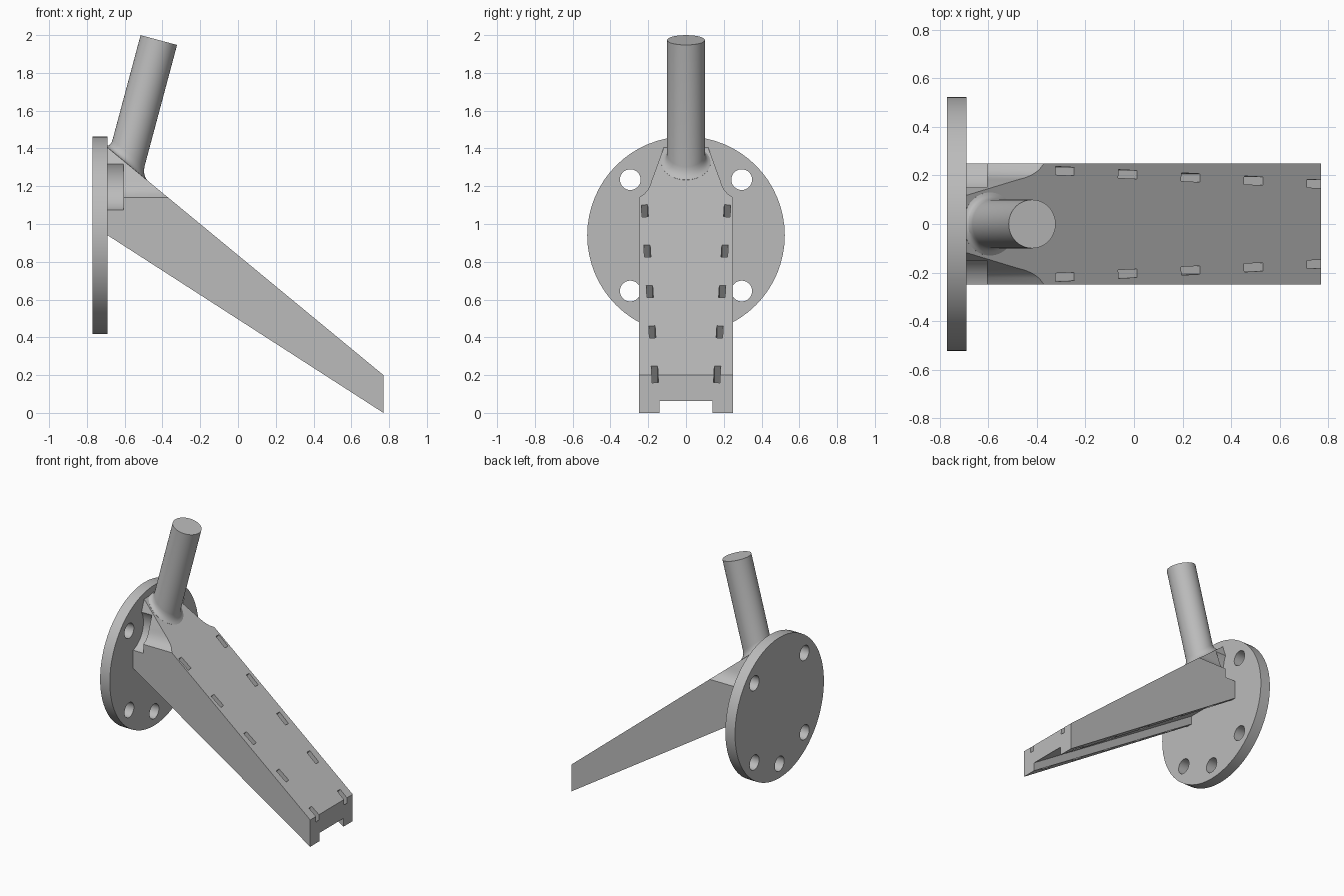
import bpy, bmesh
from math import sin, cos, pi, radians, atan2
from mathutils import Vector, Matrix

cube = bpy.data.objects.get("Cube")
if cube:
    bpy.data.objects.remove(cube, do_unlink=True)

grey = bpy.data.materials.new("plain_grey")
grey.use_nodes = True
grey.diffuse_color = (0.5, 0.5, 0.5, 1)
grey.node_tree.nodes["Principled BSDF"].inputs["Base Color"].default_value = (0.5, 0.5, 0.5, 1)


def make_object(name, bm):
    bmesh.ops.recalc_face_normals(bm, faces=bm.faces)
    mesh = bpy.data.meshes.new(name)
    bm.to_mesh(mesh)
    bm.free()
    mesh.materials.append(grey)
    obj = bpy.data.objects.new(name, mesh)
    bpy.context.collection.objects.link(obj)
    return obj


def prism(name, lower, upper):
    """Solid between two matching outlines."""
    bm = bmesh.new()
    a = [bm.verts.new(p) for p in lower]
    b = [bm.verts.new(p) for p in upper]
    bm.faces.new(a)
    bm.faces.new(b)
    for i in range(len(a)):
        j = (i + 1) % len(a)
        bm.faces.new((a[i], a[j], b[j], b[i]))
    return make_object(name, bm)


def disc_x(name, x0, x1, y, z, r, n=64):
    """Cylinder lying along x."""
    ring = [(y + r * cos(2 * pi * i / n), z + r * sin(2 * pi * i / n)) for i in range(n)]
    return prism(name, [(x0, *p) for p in ring], [(x1, *p) for p in ring])


def activate(obj):
    bpy.ops.object.select_all(action='DESELECT')
    obj.select_set(True)
    bpy.context.view_layer.objects.active = obj


def cut(obj, cutters):
    activate(obj)
    for c in cutters:
        c.hide_render = True
        mod = obj.modifiers.new("cut", 'BOOLEAN')
        mod.operation = 'DIFFERENCE'
        mod.solver = 'EXACT'
        mod.object = c
        bpy.ops.object.modifier_apply(modifier=mod.name)
        bpy.data.objects.remove(c, do_unlink=True)


def smooth(obj):
    activate(obj)
    bpy.ops.object.shade_smooth_by_angle(angle=radians(30))


BACK, FACE, TIP = -0.77, -0.69, 0.77
HUB_Z, BOLT_R = 0.94, 0.417
TOP_Z, TIP_Z = 1.404, 0.2
slope = (TIP_Z - TOP_Z) / (TIP - FACE)

# Mounting plate with five bolt holes
plate = disc_x("mounting_plate", BACK, FACE, 0, HUB_Z, 0.523)
cut(plate, [disc_x("bolt_hole", BACK - 0.1, FACE + 0.1, BOLT_R * cos(radians(a)),
                   HUB_Z + BOLT_R * sin(radians(a)), 0.055, 32)
            for a in (45, 135, 225, 270, 315)])
smooth(plate)

# Tapered arm
side = [(FACE, HUB_Z), (TIP, 0), (TIP, TIP_Z), (FACE, TOP_Z)]
arm = prism("tapered_arm", [(x, -0.25, z) for x, z in side], [(x, 0.25, z) for x, z in side])
cutters = []

# Channel along the underside, widening toward the plate
under = -HUB_Z / (TIP - FACE)
ends = []
for x, w in ((FACE - 0.1, 0.215), (TIP + 0.1, 0.135)):
    z = under * (x - TIP)
    ends.append([(x, -w, z - 0.2), (x, w, z - 0.2), (x, w, z + 0.062), (x, -w, z + 0.062)])
cutters.append(prism("channel_cutter", *ends))

# Shoulder reliefs and bolt head clearances beside the plate
relief = [(0.085, 1.5), (0.118, 1.404), (0.182, 1.23), (0.19, 1.205), (0.203, 1.18),
          (0.222, 1.158), (0.25, 1.14), (0.3, 1.125), (0.3, 1.5)]
for s in (-1, 1):
    cutters.append(prism("relief_cutter", [(FACE - 0.1, s * y, z) for y, z in relief],
                         [(0, s * y, z) for y, z in relief]))
    cutters.append(disc_x("clearance_cutter", FACE - 0.1, -0.605, s * 0.295, 1.235, 0.168))

# Tie slots, square to the sloping top and following the channel walls
tilt = Matrix.Rotation(atan2(-slope, 1), 4, 'Y')
for i in range(5):
    x = -0.285 + 0.259 * i
    for s in (-1, 1):
        bm = bmesh.new()
        bmesh.ops.create_cube(bm, size=1)
        yaw = Matrix.Rotation(-s * 0.04, 4, 'Z')
        place = Matrix.Translation((x, s * (0.218 - 0.0132 * i), TIP_Z + slope * (x - TIP)))
        bm.transform(place @ tilt @ yaw @ Matrix.Diagonal((0.1, 0.034, 1.2, 1)))
        cutters.append(make_object("slot_cutter", bm))
cut(arm, cutters)
smooth(arm)

# Leaning post with a flared foot blending into the arm
lean = radians(15)
axis = Vector((sin(lean), 0, cos(lean)))
across = Vector((cos(lean), 0, -sin(lean)))
normal = Vector((-slope, 0, 1)).normalized()
foot = Vector((-0.593, 0, 1.325))
top_len = (Vector((-0.42, 0, 1.974)) - foot).length
N = 64
bm = bmesh.new()
rings = []
for lift, r in ((-0.02, 0.13), (0, 0.13), (0.006, 0.119), (0.015, 0.11), (0.03, 0.103), (0.05, 0.1), (None, 0.1)):
    ring = []
    for i in range(N):
        a = 2 * pi * i / N
        out = across * (r * cos(a)) + Vector((0, r * sin(a), 0))
        along = top_len if lift is None else lift - out.dot(normal) / axis.dot(normal)
        p = foot + out + axis * along
        p.x = max(p.x, FACE - 0.01)
        ring.append(bm.verts.new(p))
    rings.append(ring)
for a, b in zip(rings, rings[1:]):
    for i in range(N):
        j = (i + 1) % N
        bm.faces.new((a[i], a[j], b[j], b[i]))
bm.faces.new(rings[0])
bm.faces.new(rings[-1])
smooth(make_object("leaning_post", bm))
